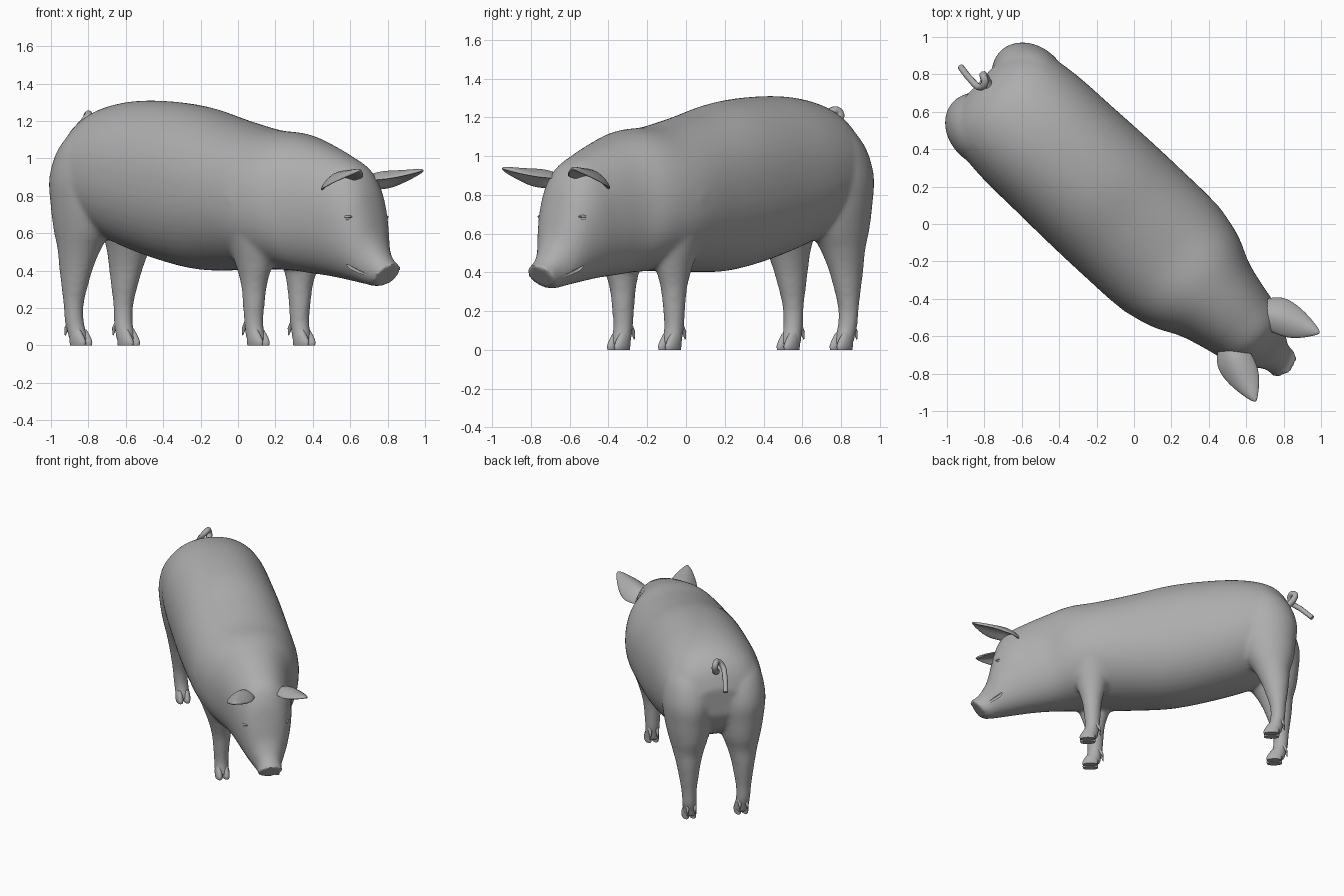
import bpy, bmesh, math
from mathutils import Vector, Matrix

old = bpy.data.objects.get("Cube")
if old:
    bpy.data.objects.remove(old, do_unlink=True)

# The animal is built facing +x, then turned to its diagonal stance
TURN = Matrix.Rotation(math.radians(-43), 4, 'Z')

skin = bpy.data.materials.new("grey_skin")
skin.use_nodes = True
SKIN = (0.42, 0.42, 0.42, 1)
skin.diffuse_color = SKIN
bsdf = next(n for n in skin.node_tree.nodes if n.type == 'BSDF_PRINCIPLED')
bsdf.inputs["Base Color"].default_value = SKIN
bsdf.inputs["Roughness"].default_value = 0.7


def spline(rows, steps=5):
    """Catmull-Rom interpolation through a list of number tuples."""
    out = []
    for i in range(len(rows) - 1):
        quad = zip(rows[max(i - 1, 0)], rows[i], rows[i + 1], rows[min(i + 2, len(rows) - 1)])
        quad = list(quad)
        for k in range(steps):
            t = k / steps
            out.append([b + t / 2 * (c - a + t * (2 * a - 5 * b + 4 * c - d
                                                  + t * (3 * (b - c) + d - a)))
                        for a, b, c, d in quad])
    return out + [rows[-1]]


def ring(centre, a, b, power=2.0, count=28):
    """Superellipse ring spanned by the half axes a and b."""
    out = []
    for i in range(count):
        ang = 2 * math.pi * i / count
        c, s = math.cos(ang), math.sin(ang)
        c = math.copysign(abs(c) ** (2 / power), c)
        s = math.copysign(abs(s) ** (2 / power), s)
        out.append(Vector(centre) + Vector(a) * c + Vector(b) * s)
    return out


def loft(bm, rings):
    rows = [[bm.verts.new(p) for p in r] for r in rings]
    n = len(rows[0])
    for lo, hi in zip(rows, rows[1:]):
        for i in range(n):
            j = (i + 1) % n
            bm.faces.new((lo[i], lo[j], hi[j], hi[i]))
    bm.faces.new(rows[0][::-1])
    bm.faces.new(rows[-1])


def column(bm, sections, side):
    """Upright loft from (z, x, y, x radius, y radius) sections."""
    loft(bm, [ring((x, side * y, z), (rx, 0, 0), (0, ry, 0))
              for z, x, y, rx, ry in spline(sections)])


def make(name, bm):
    bmesh.ops.recalc_face_normals(bm, faces=bm.faces)
    bm.transform(TURN)
    mesh = bpy.data.meshes.new(name)
    bm.to_mesh(mesh)
    bm.free()
    mesh.materials.append(skin)
    obj = bpy.data.objects.new(name, mesh)
    bpy.context.collection.objects.link(obj)
    return obj


def activate(obj):
    bpy.ops.object.select_all(action='DESELECT')
    obj.select_set(True)
    bpy.context.view_layer.objects.active = obj


def modify(obj, kind, **settings):
    mod = obj.modifiers.new(kind.lower(), kind)
    for key, value in settings.items():
        setattr(mod, key, value)
    activate(obj)
    bpy.ops.object.modifier_apply(modifier=mod.name)


def smooth(obj, angle=50):
    activate(obj)
    bpy.ops.object.shade_smooth_by_angle(angle=math.radians(angle))


def tube(bm, points, radii, count=10):
    """Round tube whose rings follow the path direction."""
    pts = [Vector(p) for p in points]
    rings = []
    for i, p in enumerate(pts):
        d = (pts[min(i + 1, len(pts) - 1)] - pts[max(i - 1, 0)]).normalized()
        a = d.cross(Vector((0, 1, 0))).normalized()
        rings.append(ring(p, a * radii[i], d.cross(a) * radii[i], 2, count))
    loft(bm, rings)


# Torso and head: top x, top z, bottom x, bottom z, half width
TRUNK = [
    (-1.125, 1.03, -1.115, .82, .16), (-1.065, 1.165, -1.06, .70, .275),
    (-.95, 1.26, -.95, .61, .345), (-.75, 1.305, -.78, .53, .373),
    (-.50, 1.305, -.50, .45, .38), (-.25, 1.275, -.25, .405, .385),
    (0, 1.21, 0, .402, .385), (.25, 1.155, .25, .407, .378),
    (.45, 1.135, .43, .40, .337), (.62, 1.085, .56, .385, .268),
    (.78, 1.02, .68, .372, .228), (.90, .955, .78, .357, .203),
    (.965, .85, .86, .343, .175), (1.0, .72, .92, .333, .147),
    (1.03, .59, .97, .323, .115), (1.075, .50, 1.0, .318, .091),
    (1.12, .45, 1.025, .317, .085), (1.15, .435, 1.05, .322, .09)]
HIND_LEG = [
    (.02, -.99, .185, .055, .05), (.08, -1.005, .188, .052, .05),
    (.13, -1.018, .192, .052, .05), (.22, -1.02, .195, .055, .054),
    (.32, -1.012, .195, .075, .068), (.42, -1.0, .195, .098, .085),
    (.52, -.98, .192, .125, .11), (.62, -.96, .187, .17, .14),
    (.75, -.94, .187, .205, .165), (.90, -.93, .182, .222, .183),
    (1.05, -.905, .172, .195, .168), (1.17, -.86, .15, .14, .13)]
FRONT_LEG = [
    (.02, .30, .18, .055, .05), (.08, .29, .18, .052, .05),
    (.13, .282, .18, .053, .051), (.22, .283, .18, .06, .057),
    (.32, .285, .18, .071, .067), (.42, .288, .185, .10, .086),
    (.52, .285, .20, .13, .105), (.65, .27, .225, .16, .125),
    (.80, .25, .242, .165, .137), (.95, .24, .21, .13, .12)]

bm = bmesh.new()
rings = []
for xt, zt, xb, zb, w in spline(TRUNK):
    top, low = Vector((xt, 0, zt)), Vector((xb, 0, zb))
    rings.append(ring((top + low) / 2, (0, w, 0), (top - low) / 2, 2.15, 48))
loft(bm, rings)
for side in (1, -1):
    column(bm, HIND_LEG, side)
    column(bm, FRONT_LEG, side)
body = make("body", bm)
modify(body, 'REMESH', mode='VOXEL', voxel_size=0.014)
modify(body, 'SMOOTH', factor=0.5, iterations=9)

# Mouth creases
bm = bmesh.new()
for side in (1, -1):
    tube(bm, [(x, side * y, z) for x, y, z in
              ((.89, .134, .46), (.94, .122, .415), (1.0, .101, .385), (1.045, .09, .375))],
         (.004, .01, .01, .005))
cutter = make("mouth_cutter", bm)
cutter.hide_render = True
modify(body, 'BOOLEAN', object=cutter, operation='DIFFERENCE', solver='EXACT')
bpy.data.objects.remove(cutter, do_unlink=True)
smooth(body)

# Cupped ears: inner edge, ridge and outer edge from root to tip
EAR = [
    ((.87, .05, .86), (.80, .10, .90), (.76, .15, .82)),
    ((.925, .075, .885), (.865, .165, .945), (.815, .235, .83)),
    ((.98, .09, .885), (.935, .195, .955), (.87, .275, .835)),
    ((1.055, .135, .90), (1.02, .22, .945), (.985, .285, .88)),
    ((1.125, .24, .935), (1.13, .252, .94), (1.12, .262, .93))]
for name, side in (("left", 1), ("right", -1)):
    bm = bmesh.new()
    rows = [[bm.verts.new((x, side * y, z)) for x, y, z in row] for row in EAR]
    for r, q in zip(rows, rows[1:]):
        for i in range(2):
            bm.faces.new((r[i], r[i + 1], q[i + 1], q[i]))
    ear = make(name + "_ear", bm)
    modify(ear, 'SOLIDIFY', thickness=0.024, offset=0)
    modify(ear, 'SUBSURF', levels=2)
    smooth(ear, 80)

    # Eye under a slim lid
    bm = bmesh.new()
    for spot, size in (((.932, .142, .677), (.024, .022, .012)),
                       ((.93, .14, .688), (.034, .026, .01))):
        place = Matrix.Translation((spot[0], side * spot[1], spot[2]))
        bmesh.ops.create_uvsphere(bm, u_segments=16, v_segments=10, radius=1,
                                  matrix=place @ Matrix.Diagonal((*size, 1)))
    smooth(make(name + "_eye", bm))

    # Cloven hooves with small dewclaws behind
    for end, x, y in (("front", .30, .18), ("hind", -.99, .187)):
        bm = bmesh.new()
        for toe in (-1, 1):
            column(bm, [(z, x + dx, y + toe * .025, lx, ly) for z, dx, lx, ly in
                        ((0, .016, .052, .023), (.02, .016, .054, .026),
                         (.05, .008, .047, .025), (.085, -.004, .034, .018))], side)
            cy = side * (y + toe * .026)
            tube(bm, [(x - .045, cy, .12), (x - .066, cy, .09), (x - .074, cy, .055)],
                 (.014, .011, .003))
        smooth(make(f"{name}_{end}_hoof", bm))

# Curled tail
curve = bpy.data.curves.new("tail_path", 'CURVE')
curve.dimensions = '3D'
curve.bevel_depth = 0.02
curve.bevel_resolution = 2
curve.resolution_u = 5
curve.use_fill_caps = True
path = [(-1.05, 0, 1.13), (-1.115, .03, 1.175), (-1.13, .03, 1.225), (-1.10, .01, 1.235),
        (-1.10, -.025, 1.20), (-1.17, -.03, 1.14), (-1.25, -.018, 1.06)]
line = curve.splines.new('BEZIER')
line.bezier_points.add(len(path) - 1)
for k, (point, co) in enumerate(zip(line.bezier_points, path)):
    point.co = TURN @ Vector(co)
    point.handle_left_type = point.handle_right_type = 'AUTO'
    point.radius = 1.15 - 0.05 * k
tail = bpy.data.objects.new("tail", curve)
bpy.context.collection.objects.link(tail)
curve.materials.append(skin)
activate(tail)
bpy.ops.object.convert(target='MESH')
smooth(bpy.context.view_layer.objects.active)
